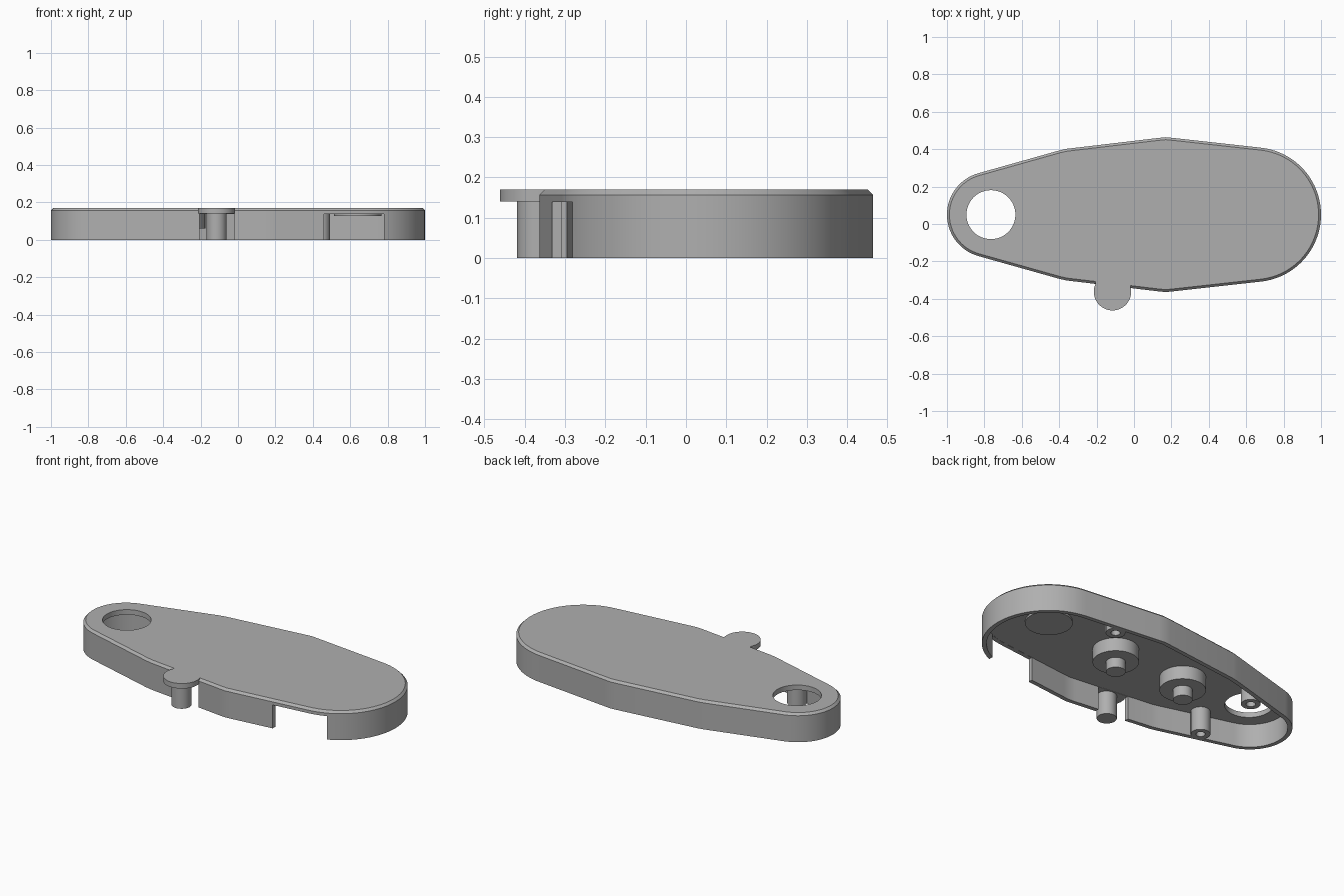
import bpy, bmesh, math
from mathutils import Vector

cube = bpy.data.objects.get("Cube")
if cube:
    bpy.data.objects.remove(cube, do_unlink=True)

MID = 0.05          # y of the long axis
TOP, CEIL = 0.17, 0.14
WALL, CHAMFER = 0.025, 0.013

grey = bpy.data.materials.new("matte grey")
grey.use_nodes = True
grey.diffuse_color = (0.43, 0.43, 0.43, 1)
grey.node_tree.nodes["Principled BSDF"].inputs["Base Color"].default_value = (0.43, 0.43, 0.43, 1)


def finish(name, bm):
    bmesh.ops.recalc_face_normals(bm, faces=bm.faces[:])
    mesh = bpy.data.meshes.new(name)
    bm.to_mesh(mesh)
    bm.free()
    mesh.materials.append(grey)
    ob = bpy.data.objects.new(name, mesh)
    bpy.context.collection.objects.link(ob)
    return ob


def activate(ob):
    bpy.ops.object.select_all(action='DESELECT')
    ob.select_set(True)
    bpy.context.view_layer.objects.active = ob


def smooth(ob):
    activate(ob)
    bpy.ops.object.shade_smooth_by_angle(angle=math.radians(25))


def lathe(name, x, y, profile, segments=48):
    """Spin an (r, z) profile about a vertical axis; r = 0 ends close the caps."""
    bm = bmesh.new()
    verts = [bm.verts.new((r, 0, z)) for r, z in profile]
    edges = [bm.edges.new(pair) for pair in zip(verts, verts[1:])]
    bmesh.ops.spin(bm, geom=verts + edges, cent=(0, 0, 0), axis=(0, 0, 1),
                   angle=math.tau, steps=segments, use_duplicate=False)
    bmesh.ops.remove_doubles(bm, verts=bm.verts[:], dist=1e-5)
    bmesh.ops.translate(bm, verts=bm.verts[:], vec=(x, y, 0))
    ob = finish(name, bm)
    smooth(ob)
    return ob


def rod(name, x, y, r, z0, z1):
    return lathe(name, x, y, [(0, z0), (r, z0), (r, z1), (0, z1)])


def box(name, x0, x1, y0, y1, z0, z1):
    bm = bmesh.new()
    bmesh.ops.create_cube(bm, size=1)
    for v in bm.verts:
        v.co = ((x0 + x1) / 2 + v.co.x * (x1 - x0), (y0 + y1) / 2 + v.co.y * (y1 - y0),
                (z0 + z1) / 2 + v.co.z * (z1 - z0))
    return finish(name, bm)


def arc(cx, r, a0, a1, n):
    angles = [math.radians(a0 + (a1 - a0) * i / n) for i in range(n + 1)]
    return [Vector((cx + r * math.cos(a), r * math.sin(a))) for a in angles]


def outline():
    """Counter-clockwise plan: two round ends joined by slightly bent sides."""
    side = [Vector(p) for p in ((0.21, 0.46), (0.17, 0.414), (0.13, 0.41), (-0.36, 0.352), (-0.40, 0.343))]
    side[0].y = 0.41
    lower = [Vector((p.x, -p.y)) for p in reversed(side)]
    return arc(0.64, 0.36, -84, 84, 40) + side + arc(-0.77, 0.23, 106, 254, 32) + lower


def inset(points, d):
    result = []
    for i, p in enumerate(points):
        a = (p - points[i - 1]).normalized()
        b = (points[(i + 1) % len(points)] - p).normalized()
        na, nb = Vector((-a.y, a.x)), Vector((-b.y, b.x))
        result.append(p + (na + nb) * d / (1 + na.dot(nb)))
    return result


# Hollow lid: ceiling, inner wall, outer wall, chamfer, top
plan = outline()
bm = bmesh.new()
loops = [[bm.verts.new((p.x, p.y + MID, z)) for p in inset(plan, d)]
         for d, z in ((WALL, CEIL), (WALL, 0), (0, 0), (0, TOP - CHAMFER), (CHAMFER, TOP))]
for low, high in zip(loops, loops[1:]):
    for i in range(len(low)):
        bm.faces.new((low[i - 1], low[i], high[i], high[i - 1]))
bm.faces.new(loops[0])
bm.faces.new(loops[-1])
shell = finish("lid_shell", bm)

# Round opening, front window and slot behind the tab
cutters = [rod("hole_cutter", -0.765, MID, 0.131, 0.1, 0.3),
           box("window_cutter", 0.46, 0.78, -0.5, -0.2, -0.1, CEIL - 0.001),
           box("slot_cutter", -0.205, -0.018, -0.5, -0.2, -0.1, CEIL - 0.001)]
for cutter in cutters:
    cutter.hide_render = True
    activate(shell)
    mod = shell.modifiers.new("cut", 'BOOLEAN')
    mod.operation, mod.solver, mod.object = 'DIFFERENCE', 'EXACT', cutter
    bpy.ops.object.modifier_apply(modifier=mod.name)
    bpy.data.objects.remove(cutter, do_unlink=True)
smooth(shell)

# Round tab with its bridge and pin
rod("tab_disc", -0.115, -0.362, 0.1, CEIL, TOP)
box("tab_bridge", -0.205, -0.018, -0.362, -0.26, CEIL, TOP)
rod("tab_pin", -0.115, -0.365, 0.054, 0, CEIL + 0.01)

# Stepped pivots under the ceiling
for name, x in (("middle_pivot", 0.17), ("narrow_pivot", -0.30)):
    lathe(name, x, MID, [(0, 0), (0.053, 0), (0.053, 0.06), (0.125, 0.06),
                         (0.125, CEIL + 0.01), (0, CEIL + 0.01)])
rod("wide_end_pad", 0.64, MID, 0.128, 0.128, CEIL + 0.01)

# Hollow screw posts
for name, x, y in (("front_post", -0.61, -0.17), ("back_post", -0.61, 0.25), ("wide_post", 0.44, 0.37)):
    lathe(name, x, y, [(0, 0.12), (0.025, 0.12), (0.025, 0), (0.053, 0),
                       (0.053, CEIL + 0.01), (0, CEIL + 0.01)], 32)
